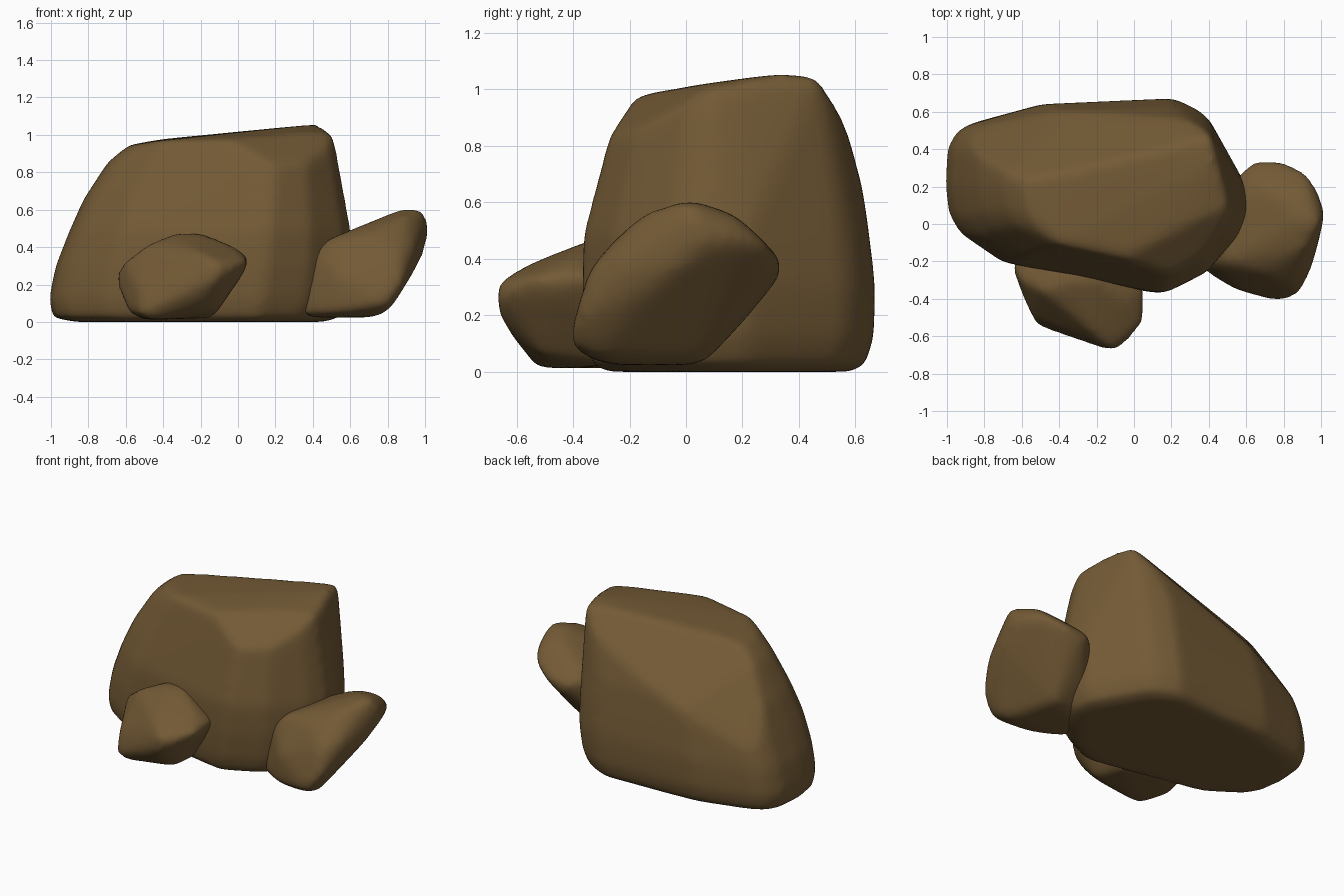
import bpy, bmesh
from mathutils import Vector

mat = bpy.data.materials.new("brown_stone")
mat.diffuse_color = (0.171, 0.102, 0.036, 1)


def rock(name, points, grow, soft, cuts=()):
    """Convex stone around the points, chipped by planes, evened and softened."""
    pts = [Vector(p) for p in points]
    mid = Vector([(min(p[i] for p in pts) + max(p[i] for p in pts)) / 2 for i in range(3)])
    bm = bmesh.new()
    for p in pts:
        bm.verts.new(mid + (p - mid) * grow)
    res = bmesh.ops.convex_hull(bm, input=bm.verts)
    junk = {g for g in res["geom_interior"] + res["geom_unused"]
            if isinstance(g, bmesh.types.BMVert)}
    bmesh.ops.delete(bm, geom=list(junk), context='VERTS')
    for a, b, c, d in cuts:
        n = Vector((a, b, c))
        bmesh.ops.bisect_plane(bm, geom=bm.verts[:] + bm.edges[:] + bm.faces[:],
                               plane_co=n * d / n.length_squared, plane_no=n,
                               clear_outer=True)
        bmesh.ops.holes_fill(bm, edges=[e for e in bm.edges if e.is_boundary], sides=0)
    bmesh.ops.recalc_face_normals(bm, faces=bm.faces)
    me = bpy.data.meshes.new(name)
    bm.to_mesh(me)
    bm.free()
    ob = bpy.data.objects.new(name, me)
    bpy.context.collection.objects.link(ob)
    me.materials.append(mat)
    rm = ob.modifiers.new("even", 'REMESH')
    rm.mode = 'VOXEL'
    rm.voxel_size = 0.022
    rm.use_smooth_shade = True
    sm = ob.modifiers.new("soften", 'SMOOTH')
    sm.factor = 0.5
    sm.iterations = soft
    return ob


# Large boulder: plan outline fitted to the box measured at each height
plan = [(-1, .2), (-.99, .4), (-.94, .49), (-.87, .53), (-.5, .63), (.2, .66),
        (.33, .6), (.39, .55), (.48, .38), (.58, .22), (.6, .08), (.55, -.05),
        (.37, -.25), (.14, -.36), (.05, -.35), (-.5, -.24), (-.7, -.2),
        (-.92, -.05), (-.98, .05)]
levels = [  # z, x min, x max, y min, y max
    (0.0, -.82, .42, -.26, .57), (.03, -.98, .54, -.33, .63),
    (.13, -1.0, .58, -.355, .66), (.30, -.965, .60, -.365, .665),
    (.48, -.895, .595, -.36, .645), (.65, -.82, .56, -.31, .62),
    (.85, -.69, .525, -.255, .565), (.94, -.58, .51, -.24, .535)]
pts = []
for z, x0, x1, y0, y1 in levels:
    for x, y in plan:
        pts.append((x0 + (x + 1) / 1.6 * (x1 - x0),
                    y0 + (y + .36) / 1.02 * (y1 - y0), z))
# Tilted top
pts += [(-.4, -.1, .965), (-.4, .4, .975), (0, -.18, .975), (.42, .33, 1.05),
        (.40, .47, 1.045), (.47, .2, 1.02), (.3, -.1, .99), (.34, .51, 1.02),
        (.495, .08, 1.0)]
# Level base; top falls away to the back left and rounds over at the front
chips = [(0, 0, -1, 0), (-.164, .262, .951, 1.06), (-.315, .978, .866, 1.235),
         (-.616, 1.259, .866, 1.525), (.24, -.587, .79, .868)]
rock("large_boulder", pts, 1.015, 20, chips)

# Right stone, leaning outward
rock("right_stone", [
    (.36, -.22, .04), (.38, 0, .04), (.42, -.2, .36), (.5, -.2, .44),
    (.55, -.33, .06), (.55, -.33, .25), (.78, -.4, .1), (.77, -.39, .15),
    (.87, -.37, .2), (.85, -.33, .36), (.7, -.25, .45), (.93, -.25, .38),
    (.68, -.2, .04), (.75, -.25, .04), (.68, .06, .04), (.81, -.3, .08),
    (.93, -.15, .27), (.98, -.05, .36), (1.0, .03, .53), (1.0, .08, .46),
    (.97, .0, .595), (.88, .02, .595), (.88, -.14, .555), (.8, .13, .555),
    (.92, .17, .54), (.97, .18, .46), (.9, .28, .44), (.8, .32, .39),
    (.65, .325, .38), (.7, .31, .32), (.6, .28, .41), (.7, .2, .5),
    (.57, .2, .2), (.45, .1, .4)], 1.06, 28)

# Front stone, with a blunt nose
rock("front_stone", [
    (-.635, -.22, .27), (-.635, -.25, .2), (-.58, -.4, .06), (-.51, -.54, .05),
    (-.46, -.52, .02), (-.52, -.5, .17), (-.6, -.3, .32), (-.48, -.36, .41),
    (-.33, -.3, .47), (-.2, -.3, .47), (-.3, -.4, .435), (-.22, -.57, .37),
    (-.13, -.655, .32), (-.12, -.67, .28), (-.15, -.655, .2), (-.06, -.64, .27),
    (-.05, -.4, .41), (.035, -.53, .33), (.05, -.35, .34), (.025, -.5, .27),
    (-.14, -.3, .03), (-.12, -.5, .06), (-.22, -.59, .11), (-.5, 0, .1),
    (-.1, 0, .1), (-.3, 0, .4), (-.5, -.2, .02)], 1.04, 18)
